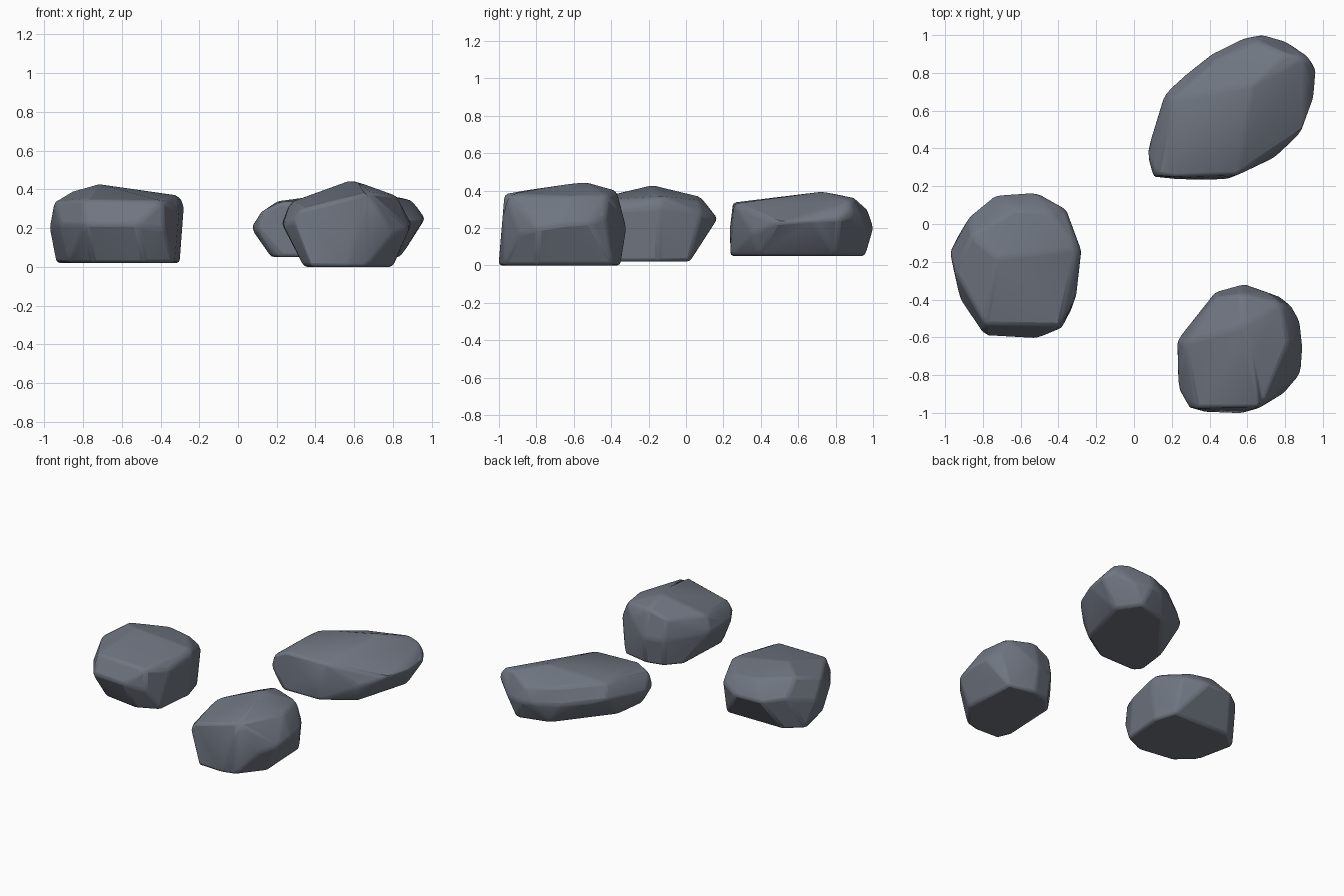
import bpy, bmesh, math


def rock(name, top, girdle, base):
    """Faceted stone: convex hull round a few key corners, with softened edges."""
    bm = bmesh.new()
    for p in top + girdle + base:
        bm.verts.new(p)
    res = bmesh.ops.convex_hull(bm, input=bm.verts[:])
    loose = [v for v in bm.verts if not v.link_faces]
    bmesh.ops.delete(bm, geom=loose, context='VERTS')
    # merge nearly flat neighbours into larger facets
    bmesh.ops.dissolve_limit(bm, angle_limit=math.radians(6),
                             verts=bm.verts[:], edges=bm.edges[:])
    bmesh.ops.recalc_face_normals(bm, faces=bm.faces[:])
    mesh = bpy.data.meshes.new(name)
    bm.to_mesh(mesh)
    bm.free()
    ob = bpy.data.objects.new(name, mesh)
    bpy.context.collection.objects.link(ob)
    mat = bpy.data.materials.get("slate") or bpy.data.materials.new("slate")
    mat.diffuse_color = (0.16, 0.18, 0.22, 1)
    mesh.materials.append(mat)
    bev = ob.modifiers.new("soft_edges", 'BEVEL')
    bev.width = 0.018
    bev.segments = 2
    bev.limit_method = 'ANGLE'
    bev.angle_limit = math.radians(12)
    bpy.ops.object.select_all(action='DESELECT')
    ob.select_set(True)
    bpy.context.view_layer.objects.active = ob
    bpy.ops.object.shade_smooth_by_angle(angle=math.radians(20))
    return ob


def level(z, pts):
    return [(x, y, z) for x, y in pts]


# left stone
rock("left_rock",
     [(-.72, -.18, .428), (-.30, -.13, .368), (-.79, -.53, .345), (-.39, -.54, .34),
      (-.86, -.06, .388), (-.62, .08, .365), (-.45, .07, .345), (-.95, -.25, .335)],
     [(-.975, -.15, .2), (-.87, .04, .27), (-.73, .155, .25), (-.52, .17, .25),
      (-.36, .08, .28), (-.278, -.14, .31), (-.305, -.38, .3), (-.38, -.55, .19),
      (-.52, -.608, .22), (-.79, -.592, .22), (-.92, -.4, .22)],
     level(.02, [(-.33, -.45), (-.30, -.15), (-.35, .02), (-.82, .02),
                 (-.94, -.08), (-.88, -.36), (-.75, -.48), (-.48, -.52)]))

# back right stone, long and low
rock("back_right_rock",
     [(.20, .66, .338), (.63, .74, .395), (.60, .61, .383), (.55, .26, .33),
      (.12, .26, .285), (.22, .25, .335), (.65, .97, .30), (.90, .88, .345),
      (.80, .90, .362), (.44, .87, .32)],
     [(.065, .38, .2), (.10, .25, .19), (.40, .235, .2), (.57, .265, .24),
      (.75, .355, .17), (.885, .48, .23), (.955, .67, .24), (.967, .82, .25),
      (.92, .89, .27), (.81, .965, .2), (.68, 1.003, .2), (.58, .985, .2),
      (.41, .90, .2), (.27, .79, .22), (.16, .69, .23)],
     level(.05, [(.17, .28), (.22, .235), (.50, .24), (.72, .38),
                 (.84, .80), (.73, .96), (.50, .90), (.20, .52)]))

# front right stone
rock("front_right_rock",
     [(.58, -.54, .448), (.64, -.65, .43), (.27, -.63, .335), (.33, -.975, .30),
      (.67, -.97, .385), (.78, -.42, .375), (.57, -.37, .40), (.43, -.39, .35),
      (.82, -.62, .365)],
     [(.225, -.62, .22), (.232, -.87, .22), (.43, -.36, .2), (.58, -.318, .2),
      (.70, -.36, .3), (.83, -.43, .25), (.88, -.52, .23), (.895, -.66, .22),
      (.885, -.79, .2), (.80, -.89, .17), (.29, -.97, .24)],
     level(0, [(.78, -.39), (.80, -.80), (.66, -.975), (.56, -1.003), (.38, -.995),
               (.34, -.90), (.36, -.48), (.45, -.38), (.58, -.35)]))
